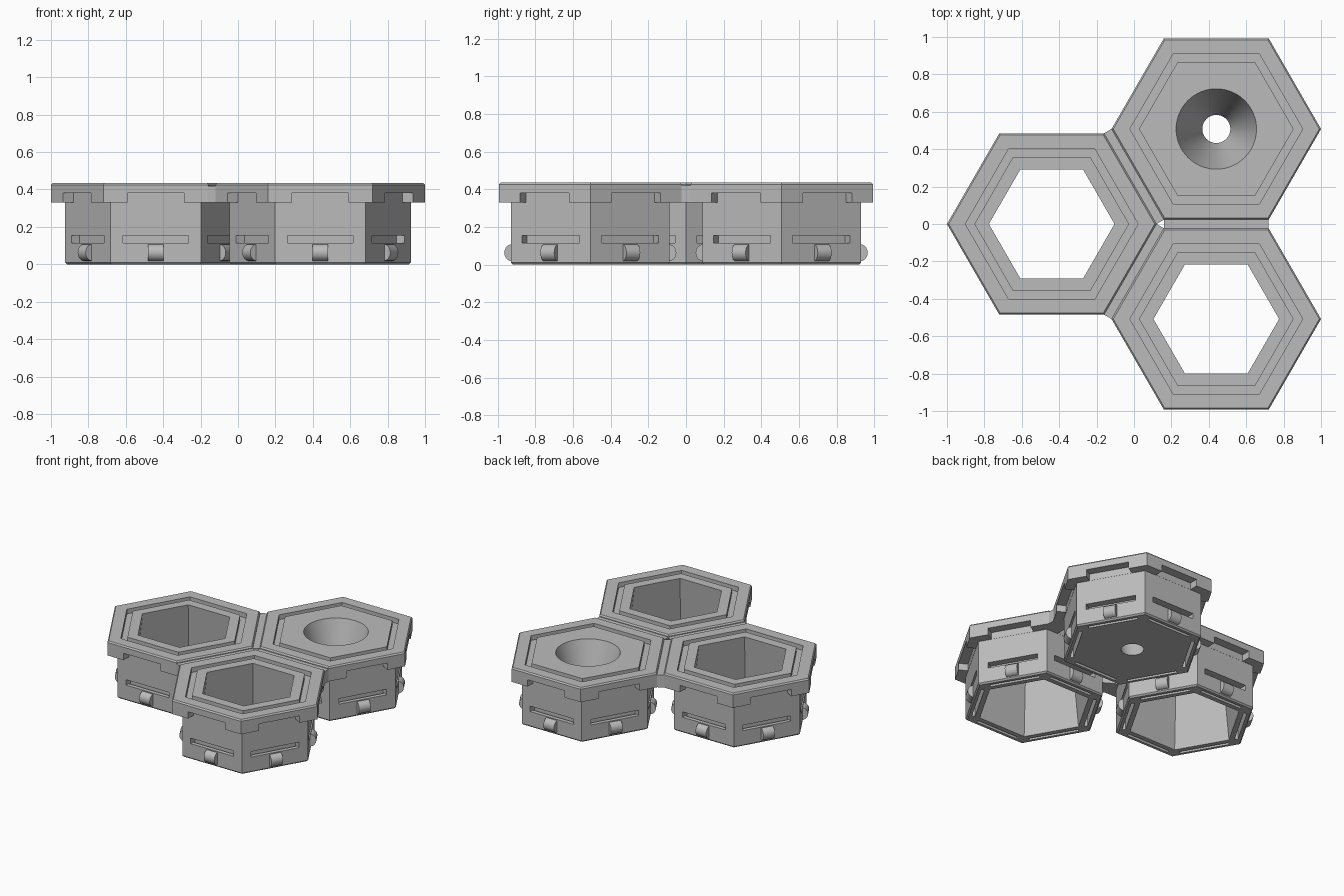
import bpy, bmesh, math
from mathutils import Matrix

if "Cube" in bpy.data.objects:
    bpy.data.objects.remove(bpy.data.objects["Cube"])

grey = bpy.data.materials.new("plain grey")
grey.diffuse_color = (0.5, 0.5, 0.5, 1)
grey.use_nodes = True
grey.node_tree.nodes["Principled BSDF"].inputs["Base Color"].default_value = grey.diffuse_color

PITCH = 1.016
CENTRES = {"left": (-0.44, 0.0), "back_right": (0.44, PITCH / 2), "front_right": (0.44, -PITCH / 2)}


def finish(name, bm, loc=(0, 0, 0)):
    bmesh.ops.recalc_face_normals(bm, faces=bm.faces)
    me = bpy.data.meshes.new(name)
    bm.to_mesh(me)
    bm.free()
    ob = bpy.data.objects.new(name, me)
    ob.location = loc
    me.materials.append(grey)
    bpy.context.collection.objects.link(ob)
    return ob


def hex_loft(bm, profile, ring):
    """Loft hexagons given as (apothem, z); ring=True joins last to first, else caps both ends."""
    loops = []
    for ap, z in profile:
        r = ap / math.cos(math.pi / 6)
        loops.append([bm.verts.new((r * math.cos(k * math.pi / 3), r * math.sin(k * math.pi / 3), z))
                      for k in range(6)])
    pairs = list(zip(loops, loops[1:]))
    if ring:
        pairs.append((loops[-1], loops[0]))
    else:
        bm.faces.new(loops[0])
        bm.faces.new(loops[-1])
    for a, b in pairs:
        for k in range(6):
            n = (k + 1) % 6
            bm.faces.new((a[k], a[n], b[n], b[k]))


def side_extrusions(bm, profile, width):
    """Extrude an (outward, z) profile along each of the six hexagon sides."""
    for k in range(6):
        rot = Matrix.Rotation(math.radians(30 + 60 * k), 3, 'Z')
        ends = []
        for y in (-width / 2, width / 2):
            vs = [bm.verts.new((d, y, z)) for d, z in profile]
            for v in vs:
                v.co = rot @ v.co
            ends.append(vs)
            bm.faces.new(vs)
        n = len(profile)
        for i in range(n):
            j = (i + 1) % n
            bm.faces.new((ends[0][i], ends[0][j], ends[1][j], ends[1][i]))


def cut(ob, cutter):
    mod = ob.modifiers.new("cut", 'BOOLEAN')
    mod.operation = 'DIFFERENCE'
    mod.solver = 'EXACT'
    mod.object = cutter
    bpy.context.view_layer.update()
    dg = bpy.context.evaluated_depsgraph_get()
    me = bpy.data.meshes.new_from_object(ob.evaluated_get(dg))
    ob.modifiers.clear()
    ob.data = me
    bpy.data.objects.remove(cutter)


# outer wall, overhanging rim, chamfer and groove in the top face
SHELL = [(0.41, 0), (0.42, 0.01), (0.42, 0.33), (0.485, 0.33), (0.485, 0.425), (0.477, 0.435),
         (0.40, 0.435), (0.40, 0.40), (0.358, 0.40), (0.358, 0.435)]

for place, (cx, cy) in CENTRES.items():
    solid = place == "back_right"
    bm = bmesh.new()
    if solid:
        hex_loft(bm, SHELL, False)
    else:
        hex_loft(bm, [(0.333, 0)] + SHELL + [(0.291, 0.435)], True)
    tile = finish(place + "_tile", bm, (cx, cy, 0))

    # clip slots: slit from below meeting a slot in the side; plus notches under the rim
    bm = bmesh.new()
    side_extrusions(bm, [(0.368, -0.05), (0.39, -0.05), (0.39, 0.115), (0.46, 0.115),
                         (0.46, 0.155), (0.368, 0.155)], 0.35)
    side_extrusions(bm, [(0.421, 0.30), (0.53, 0.30), (0.53, 0.38), (0.421, 0.38)], 0.30)
    cut(tile, finish("slot_cutter", bm, (cx, cy, 0)))

    # funnel through the closed tile
    if solid:
        bm = bmesh.new()
        slope = 0.14 / 0.435
        bmesh.ops.create_cone(bm, cap_ends=True, segments=64, radius1=0.075 - 0.05 * slope,
                              radius2=0.075 + 0.485 * slope, depth=0.535,
                              matrix=Matrix.Translation((0, 0, 0.2175)))
        cut(tile, finish("funnel_cutter", bm, (cx, cy, 0)))

    # rounded snap bumps under the side slots
    bm = bmesh.new()
    arc = [(0.415 + 0.042 * math.sin(math.pi * i / 10), 0.063 - 0.045 * math.cos(math.pi * i / 10))
           for i in range(11)]
    side_extrusions(bm, [(0.405, 0.018)] + arc + [(0.405, 0.108)], 0.085)
    bumps = finish(place + "_snap_bumps", bm, (cx, cy, 0))

    for ob in (tile, bumps):
        bpy.ops.object.select_all(action='DESELECT')
        ob.select_set(True)
        bpy.context.view_layer.objects.active = ob
        bpy.ops.object.shade_smooth_by_angle(angle=math.radians(30))

# bridges joining neighbouring rims, slightly lower than the tops, notched like the rims
names = list(CENTRES)
for i in range(3):
    a, b = CENTRES[names[i]], CENTRES[names[(i + 1) % 3]]
    ang = math.atan2(b[1] - a[1], b[0] - a[0])
    bm = bmesh.new()
    for y0, y1, z0, z1 in ((-0.28, 0.28, 0.38, 0.42), (-0.28, -0.15, 0.33, 0.38), (0.15, 0.28, 0.33, 0.38)):
        m = Matrix.Translation((0, (y0 + y1) / 2, (z0 + z1) / 2)) @ Matrix.Diagonal((0.048, y1 - y0, z1 - z0, 1))
        bmesh.ops.create_cube(bm, size=1, matrix=m)
    bridge = finish("bridge_%d" % (i + 1), bm, ((a[0] + b[0]) / 2, (a[1] + b[1]) / 2, 0))
    bridge.rotation_euler[2] = ang
